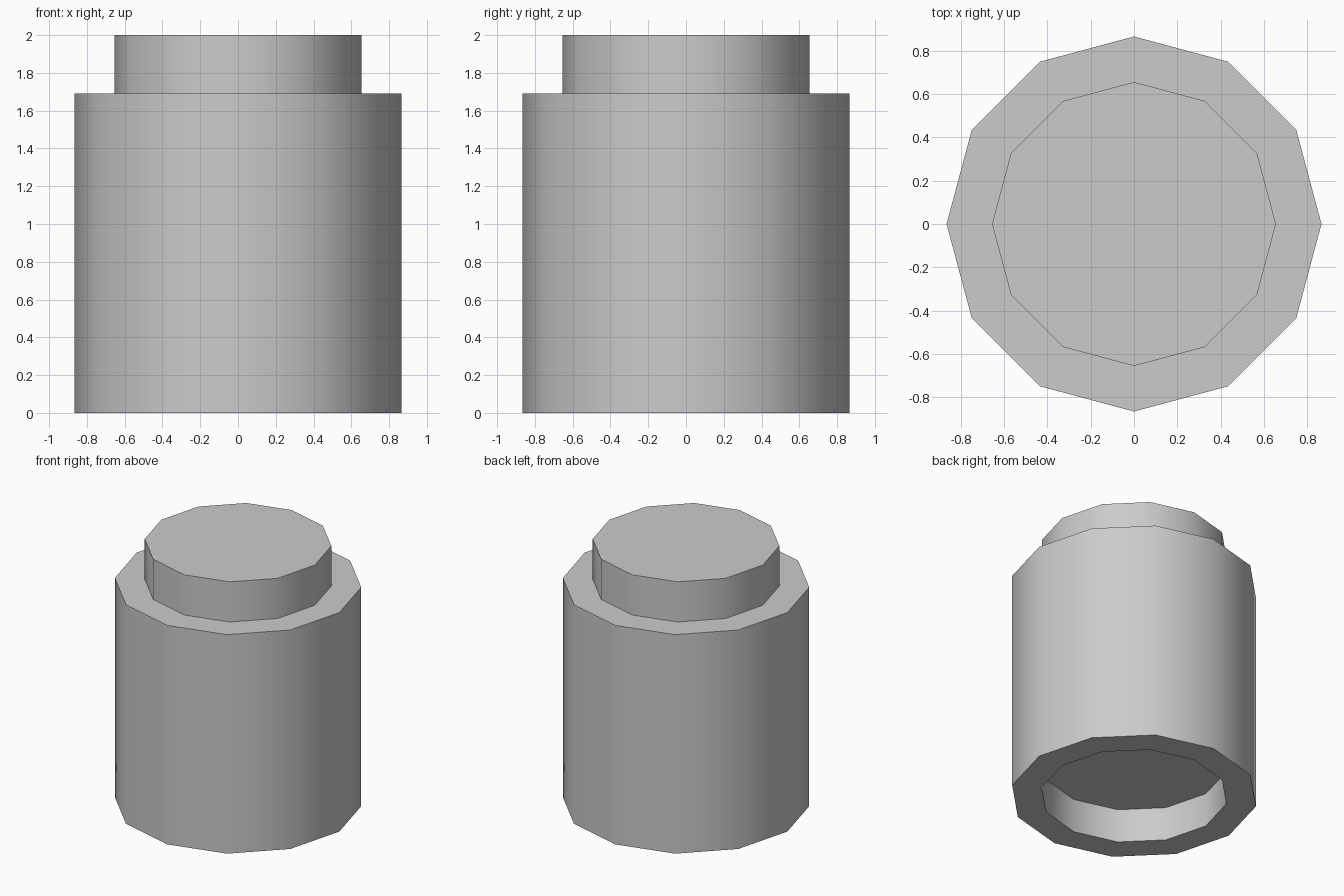
import bpy, bmesh, math

if "Cube" in bpy.data.objects:
    bpy.data.objects.remove(bpy.data.objects["Cube"])

SIDES = 12
R_BODY, R_PEG = 0.865, 0.655
Z_RECESS, Z_BODY, Z_TOP = 0.26, 1.69, 2.0

# Profile from recess ceiling, out around the body, up to the peg top
profile = [(R_PEG, Z_RECESS), (R_PEG, 0), (R_BODY, 0),
           (R_BODY, Z_BODY), (R_PEG, Z_BODY), (R_PEG, Z_TOP)]

bm = bmesh.new()
rings = [[bm.verts.new((r * math.cos(2 * math.pi * i / SIDES),
                        r * math.sin(2 * math.pi * i / SIDES), z))
          for i in range(SIDES)] for r, z in profile]
for a, b in zip(rings, rings[1:]):
    for i in range(SIDES):
        j = (i + 1) % SIDES
        bm.faces.new((a[i], a[j], b[j], b[i]))

# Recess ceiling and peg top
bm.faces.new(rings[0][::-1])
bm.faces.new(rings[-1])
bmesh.ops.recalc_face_normals(bm, faces=bm.faces)

mesh = bpy.data.meshes.new("column_segment")
bm.to_mesh(mesh)
bm.free()
segment = bpy.data.objects.new("column_segment", mesh)
bpy.context.collection.objects.link(segment)

# Smooth round the sides, sharp at the rims
bpy.context.view_layer.objects.active = segment
segment.select_set(True)
bpy.ops.object.shade_smooth_by_angle(angle=math.radians(40))
